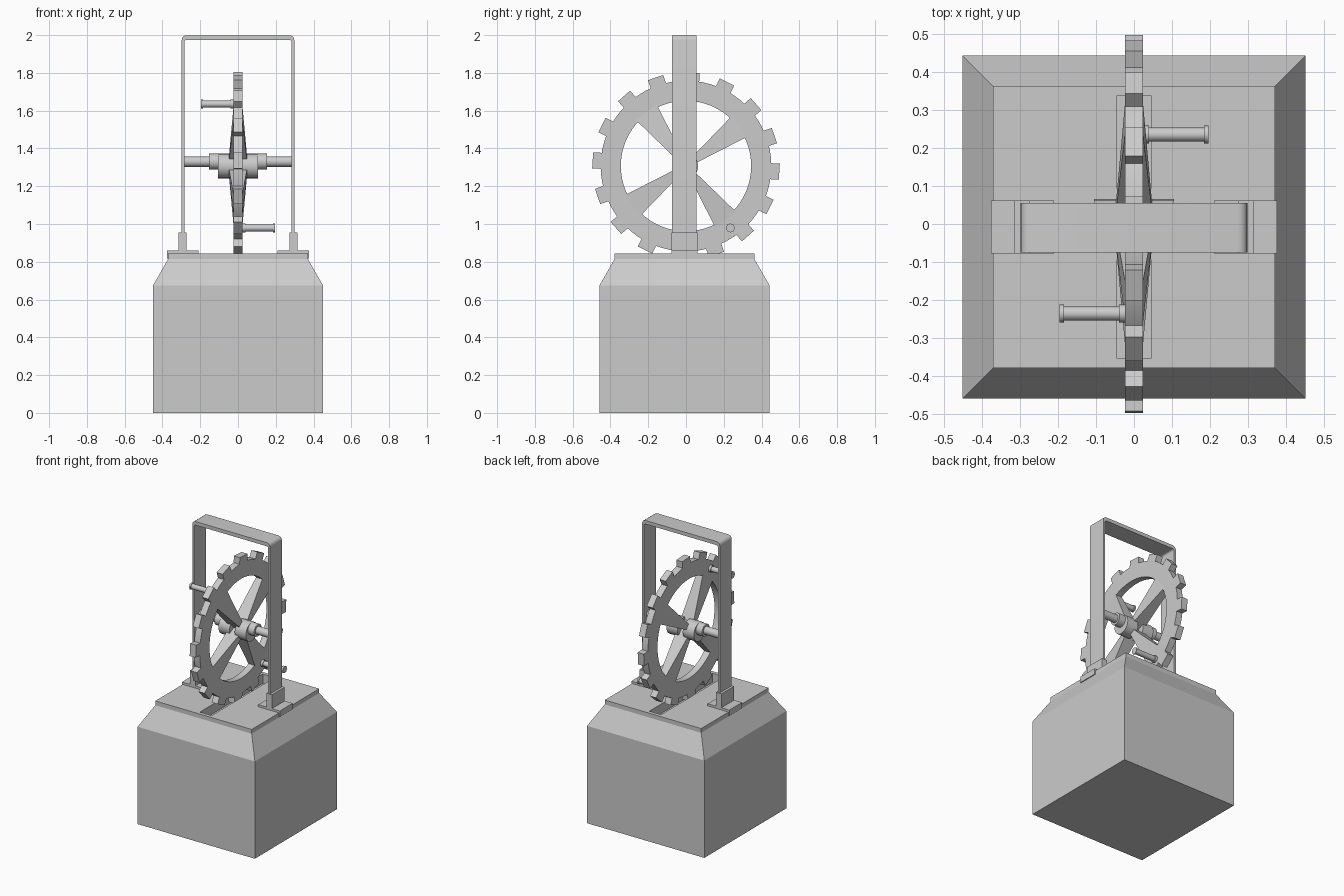
import bpy, bmesh, math
from mathutils import Vector, Matrix

if "Cube" in bpy.data.objects:
    bpy.data.objects.remove(bpy.data.objects["Cube"], do_unlink=True)

GREY = (0.6, 0.6, 0.6, 1)
mat = bpy.data.materials.new("plain grey")
mat.use_nodes = True
mat.diffuse_color = GREY
mat.node_tree.nodes["Principled BSDF"].inputs["Base Color"].default_value = GREY

YC = -0.008                       # middle of the plinth and frame
HUB = Vector((0, 0, 1.307))       # middle of the wheel


def finish(name, bm, smooth=False):
    bmesh.ops.recalc_face_normals(bm, faces=bm.faces[:])
    mesh = bpy.data.meshes.new(name)
    bm.to_mesh(mesh)
    bm.free()
    ob = bpy.data.objects.new(name, mesh)
    bpy.context.collection.objects.link(ob)
    mesh.materials.append(mat)
    if smooth:
        bpy.ops.object.select_all(action='DESELECT')
        ob.select_set(True)
        bpy.context.view_layer.objects.active = ob
        bpy.ops.object.shade_smooth_by_angle(angle=math.radians(46))
    return ob


def box(name, lo, hi):
    bm = bmesh.new()
    bmesh.ops.create_cube(bm, size=1)
    lo, hi = Vector(lo), Vector(hi)
    for v in bm.verts:
        v.co = (lo + hi) / 2 + v.co * (hi - lo)
    return finish(name, bm)


def rod(name, steps, y, z, sides=24):
    """Turned part along x, from (x, radius) steps."""
    bm = bmesh.new()
    rings = [[bm.verts.new((x, y + r * math.cos(a), z + r * math.sin(a)))
              for a in (math.tau * i / sides for i in range(sides))]
             for x, r in steps]
    for a, b in zip(rings, rings[1:]):
        for i in range(sides):
            j = (i + 1) % sides
            bm.faces.new((a[i], a[j], b[j], b[i]))
    bm.faces.new(rings[0])
    bm.faces.new(rings[-1])
    return finish(name, bm, True)


# Plinth: stacked square sections with a sloped shoulder
bm = bmesh.new()
levels = [(0.45, 0), (0.45, 0.675), (0.37, 0.815), (0.37, 0.845)]
rings = [[bm.verts.new((sx * h, YC + sy * h, z))
          for sx, sy in ((-1, -1), (1, -1), (1, 1), (-1, 1))] for h, z in levels]
for a, b in zip(rings, rings[1:]):
    for i in range(4):
        bm.faces.new((a[i], a[i - 1], b[i - 1], b[i]))
bm.faces.new(rings[0])
bm.faces.new(rings[-1])
plinth = finish("plinth", bm)

# Slot under the wheel
cutter = box("slot_cutter", (-0.045, YC - 0.345, 0.78), (0.045, YC + 0.345, 0.95))
cutter.hide_render = True
cutter.hide_set(True)
cut = plinth.modifiers.new("slot", 'BOOLEAN')
cut.operation = 'DIFFERENCE'
cut.solver = 'EXACT'
cut.object = cutter

# Strap frame: one bent band with rounded top corners
W, T, R, TOP, HALF = 0.298, 0.014, 0.025, 1.999, 0.065


def arch(w, top, r):
    pts = [(-w, 0.846)]
    for sx, start in ((-1, math.pi), (1, math.pi / 2)):
        for i in range(5):
            a = start - i * math.pi / 8
            pts.append((sx * (w - r) + r * math.cos(a), top - r + r * math.sin(a)))
    return pts + [(w, 0.846)]


bm = bmesh.new()
loops = [[bm.verts.new((x, YC - 0.002 + y, z)) for x, z in arch(*shape)]
         for shape, y in (((W, TOP, R), -HALF), ((W, TOP, R), HALF),
                          ((W - T, TOP - 0.025, R / 2), HALF),
                          ((W - T, TOP - 0.025, R / 2), -HALF))]
for k in range(4):
    a, b = loops[k], loops[(k + 1) % 4]
    for i in range(len(a) - 1):
        bm.faces.new((a[i], a[i + 1], b[i + 1], b[i]))
for end in (0, -1):
    bm.faces.new([loop[end] for loop in loops])
finish("strap_frame", bm, True)

# Feet, axle collars and pegs on both sides
for s, side in ((1, "left"), (-1, "right")):
    def span(name, x0, x1, half, z0, z1):
        a, b = sorted((s * x0, s * x1))
        box(side + name, (a, YC - half, z0), (b, YC + half, z1))
    span("_foot_plate", 0.21, 0.374, 0.07, 0.843, 0.86)
    span("_foot_lip", 0.37, 0.376, 0.07, 0.818, 0.86)
    span("_foot_socket", 0.273, 0.315, 0.07, 0.85, 0.956)
    rod(side + "_hub_collar", [(s * 0.02, 0.065), (s * 0.105, 0.065)], 0, HUB.z)
    rod(side + "_axle_collar", [(s * 0.1, 0.042), (s * 0.153, 0.042)], 0, 1.33)
    rod(side + "_peg", [(s * 0.02, 0.024), (s * 0.04, 0.024), (s * 0.04, 0.019),
                        (s * 0.184, 0.019), (s * 0.184, 0.024), (s * 0.195, 0.024)],
        s * 0.235, HUB.z - s * 0.328, 8)
rod("axle", [(-0.29, 0.027), (0.29, 0.027)], 0, 1.33)

# Wheel rim
RIM_IN, RIM_OUT, HX, SEG = 0.345, 0.452, 0.023, 64
bm = bmesh.new()
rings = [[bm.verts.new((x, r * math.cos(math.tau * i / SEG),
                        HUB.z + r * math.sin(math.tau * i / SEG))) for i in range(SEG)]
         for x, r in ((-HX, RIM_IN), (-HX, RIM_OUT), (HX, RIM_OUT), (HX, RIM_IN))]
for k in range(4):
    a, b = rings[k], rings[(k + 1) % 4]
    for i in range(SEG):
        j = (i + 1) % SEG
        bm.faces.new((a[i], a[j], b[j], b[i]))
finish("wheel_rim", bm, True)


def radial(name, count, phase, r0, r1, w0, w1, x0, x1):
    """Tapered blocks repeated around the wheel."""
    bm = bmesh.new()
    for k in range(count):
        made = bmesh.ops.create_cube(bm, size=2)["verts"]
        for v in made:
            outer = v.co.y > 0
            v.co = Vector((v.co.x * (x1 if outer else x0), r1 if outer else r0,
                           v.co.z * (w1 if outer else w0) / 2))
        turn = Matrix.Rotation(math.radians(phase) + math.tau * k / count, 4, 'X')
        bmesh.ops.transform(bm, verts=made, matrix=Matrix.Translation(HUB) @ turn)
    finish(name, bm)


radial("wheel_teeth", 16, -3.5, 0.44, 0.495, 0.085, 0.085, HX, HX)
radial("wheel_spokes", 4, 36.5, 0.0, 0.352, 0.02, 0.137, 0.052, HX)
